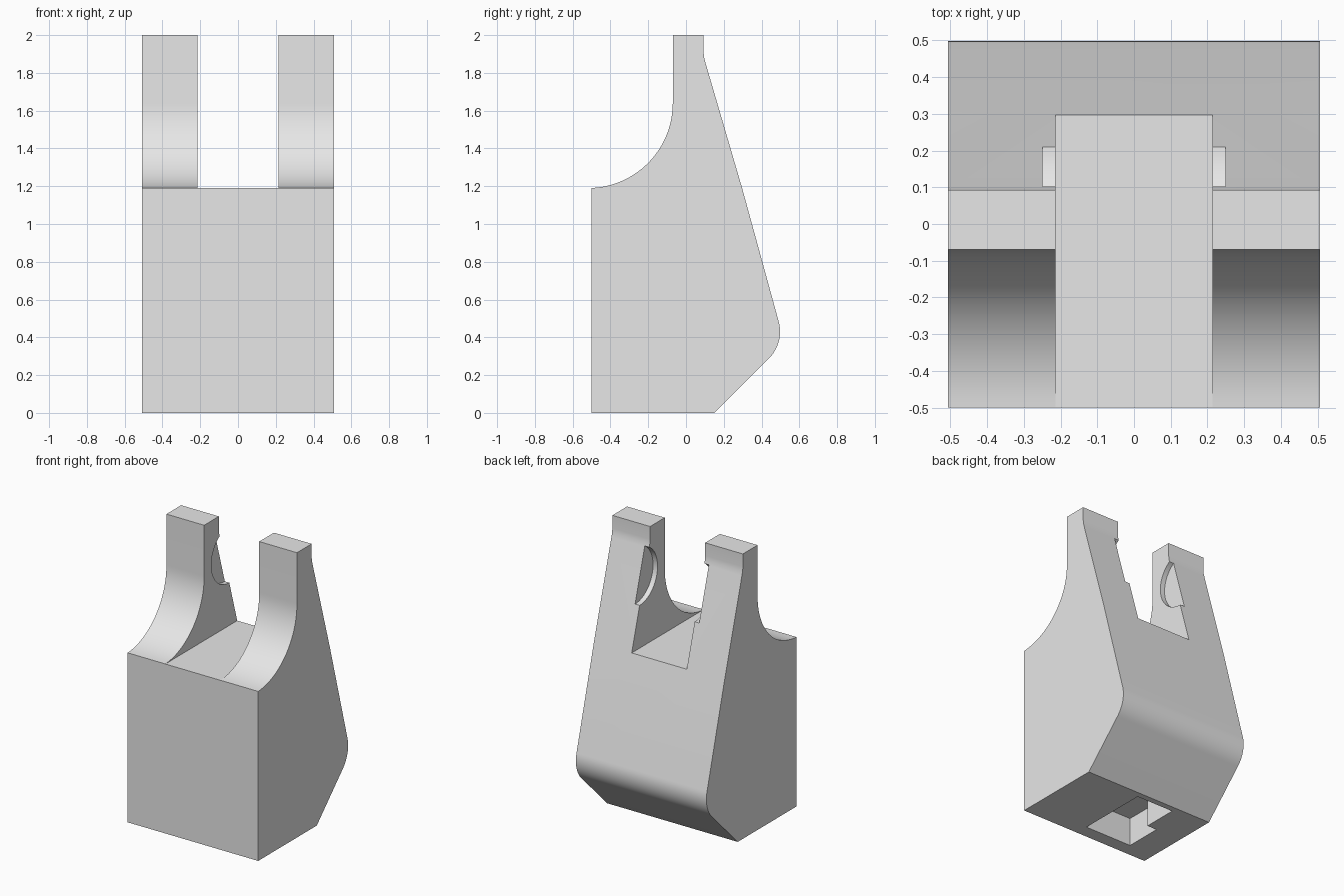
import bpy, bmesh
from math import cos, sin, radians

if "Cube" in bpy.data.objects:
    bpy.data.objects.remove(bpy.data.objects["Cube"], do_unlink=True)

grey = bpy.data.materials.new("light grey")
grey.use_nodes = True
grey.diffuse_color = (0.8, 0.8, 0.8, 1)
grey.node_tree.nodes["Principled BSDF"].inputs["Base Color"].default_value = (0.8, 0.8, 0.8, 1)


def arc(cy, cz, r, a0, a1, n):
    """Points of an arc, angles in degrees."""
    steps = [radians(a0 + (a1 - a0) * i / n) for i in range(n + 1)]
    return [(cy + r * cos(a), cz + r * sin(a)) for a in steps]


def extrude(name, points, vector):
    """Solid made by sweeping a flat polygon along a vector."""
    bm = bmesh.new()
    face = bm.faces.new([bm.verts.new(p) for p in points])
    swept = bmesh.ops.extrude_face_region(bm, geom=[face])["geom"]
    bmesh.ops.translate(bm, vec=vector, verts=[v for v in swept if isinstance(v, bmesh.types.BMVert)])
    bmesh.ops.recalc_face_normals(bm, faces=bm.faces[:])
    mesh = bpy.data.meshes.new(name)
    bm.to_mesh(mesh)
    bm.free()
    mesh.materials.append(grey)
    obj = bpy.data.objects.new(name, mesh)
    bpy.context.collection.objects.link(obj)
    return obj


def side_prism(name, profile, half_width):
    """Side profile (y, z) swept evenly across x."""
    return extrude(name, [(-half_width, y, z) for y, z in profile], (2 * half_width, 0, 0))


def cut(target, cutter):
    cutter.hide_render = True
    bpy.context.view_layer.objects.active = target
    mod = target.modifiers.new("cut", "BOOLEAN")
    mod.operation = "DIFFERENCE"
    mod.solver = "EXACT"
    mod.object = cutter
    bpy.ops.object.modifier_apply(modifier=mod.name)
    bpy.data.objects.remove(cutter, do_unlink=True)


# Forked body: scooped front, sloping back, rounded heel
profile = [(-0.5, 0), (0.15, 0)]
profile += arc(0.298, 0.43, 0.2, -45, 15.5, 12)
profile += [(0.297, 1.19), (0.104, 1.85), (0.096, 1.88), (0.093, 1.91), (0.093, 2), (-0.07, 2)]
profile += arc(-0.52, 1.64, 0.45, 0, -87.5, 24)
body = side_prism("forked_body", profile, 0.507)

# Slot between the two arms
cut(body, side_prism("slot_cutter", [(-1, 1.19), (1, 1.19), (1, 3), (-1, 3)], 0.214))

# Round pivot recesses in the inner faces of the arms
cut(body, side_prism("pivot_cutter", arc(0.21, 1.69, 0.2, 0, 354, 59), 0.249))

# Stepped pocket in the underside
pocket = [(0.06, -0.406), (0.06, 0.108), (-0.231, 0.108), (-0.231, -0.14), (-0.307, -0.14), (-0.307, -0.406)]
cut(body, extrude("pocket_cutter", [(x, y, -0.1) for x, y in pocket], (0, 0, 0.3)))

# Smooth curves, sharp edges
bpy.ops.object.select_all(action="DESELECT")
body.select_set(True)
bpy.context.view_layer.objects.active = body
bpy.ops.object.shade_smooth_by_angle(angle=radians(30))
